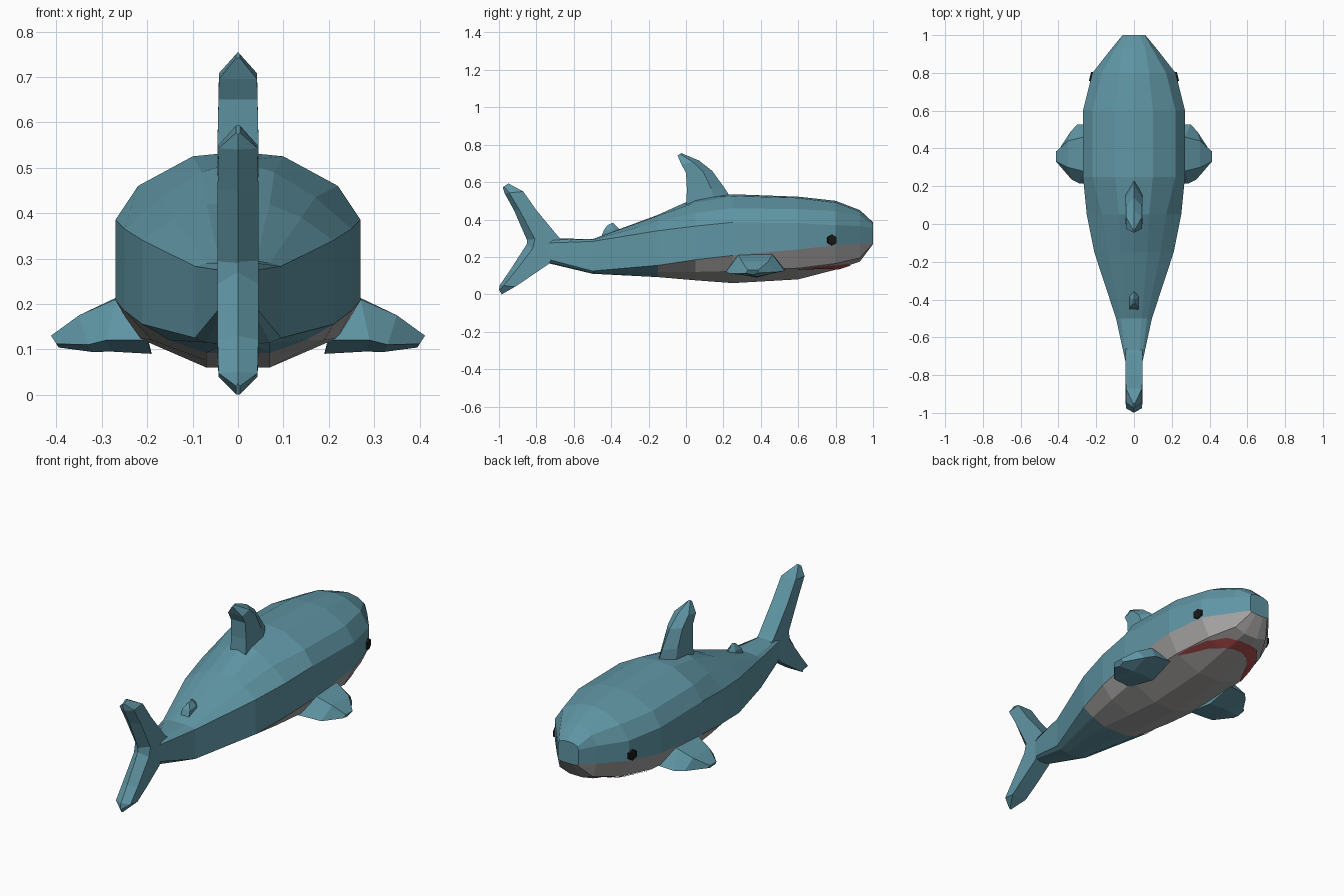
import bpy, bmesh
from mathutils import Vector
from mathutils.bvhtree import BVHTree

if "Cube" in bpy.data.objects:
    bpy.data.objects.remove(bpy.data.objects["Cube"])


def material(name, rgb):
    m = bpy.data.materials.new(name)
    m.diffuse_color = (*rgb, 1)
    m.use_nodes = True
    m.node_tree.nodes["Principled BSDF"].inputs["Base Color"].default_value = m.diffuse_color
    return m


BLUE = material("blue_skin", (0.115, 0.30, 0.37))
GREY = material("pale_belly", (0.38, 0.37, 0.365))
RED = material("mouth_red", (0.42, 0.07, 0.07))
BLACK = material("eye_black", (0.01, 0.01, 0.01))


def finish(bm, name, *mats):
    bmesh.ops.remove_doubles(bm, verts=bm.verts, dist=0.0005)
    bmesh.ops.recalc_face_normals(bm, faces=bm.faces)
    me = bpy.data.meshes.new(name)
    bm.to_mesh(me)
    bm.free()
    for m in mats:
        me.materials.append(m)
    ob = bpy.data.objects.new(name, me)
    bpy.context.collection.objects.link(ob)
    return ob


def loft(rings, name, mats=(BLUE,), pick=None):
    """Skin a list of equal-length closed rings and cap both ends."""
    bm = bmesh.new()
    vs = [[bm.verts.new(p) for p in r] for r in rings]
    n = len(rings[0])
    for j in range(len(vs) - 1):
        for i in range(n):
            k = (i + 1) % n
            f = bm.faces.new((vs[j][i], vs[j][k], vs[j + 1][k], vs[j + 1][i]))
            if pick:
                f.material_index = pick(i, j, n)
    bm.faces.new(vs[0])
    cap = bm.faces.new(vs[-1])
    bmesh.ops.triangulate(bm, faces=[cap])
    return finish(bm, name, *mats)


# Body: y, ridge z, then half-section (x, z) from the back down to the keel
stations = [
    (-0.73, .300, (.03, .298), (.04, .290), (.045, .275), (.045, .185), (.04, .170), (.02, .165)),
    (-0.50, .295, (.04, .294), (.07, .290), (.095, .283), (.095, .125), (.07, .115), (.03, .110)),
    (-0.15, .425, (.07, .420), (.14, .390), (.21, .340), (.21, .155), (.15, .120), (.07, .092)),
    (0.05, .515, (.08, .490), (.17, .435), (.25, .365), (.25, .185), (.19, .120), (.07, .075)),
    (0.25, .535, (.10, .525), (.22, .460), (.27, .385), (.27, .208), (.22, .125), (.07, .060)),
    (0.60, .522, (.10, .515), (.22, .455), (.27, .380), (.27, .240), (.215, .140), (.07, .080)),
    (0.80, .500, (.08, .490), (.17, .445), (.22, .370), (.22, .263), (.17, .165), (.06, .132)),
    (0.93, .450, (.06, .440), (.095, .420), (.118, .365), (.118, .270), (.10, .195), (.04, .175)),
    (1.00, .385, (.03, .382), (.055, .372), (.06, .355), (.06, .275), (.05, .270), (.025, .268)),
]
rings = []
for y, zr, *half in stations:
    rings.append([(0, y, zr)] + [(x, y, z) for x, z in half] + [(-x, y, z) for x, z in reversed(half)])
body = loft(rings, "body", (BLUE, GREY), lambda i, j, n: int(j >= 2 and 4 <= i <= 8))


# Upright fins: sections of (sharp edge yz, flat edge yz, half width)
def fin(name, sections, chamfer=0.35):
    rs = []
    for (y0, z0), (y1, z1), w in sections:
        ym, zm = y0 + (y1 - y0) * chamfer, z0 + (z1 - z0) * chamfer
        rs.append([(0, y0, z0), (w, ym, zm), (w, y1, z1), (-w, y1, z1), (-w, ym, zm)])
    return loft(rs, name)


fin("dorsal_fin", [
    ((.25, .50), (.00, .46), .045),
    ((.205, .57), (.005, .56), .045),
    ((.14, .66), (.00, .65), .043),
    ((.07, .715), (-.025, .695), .042),
    ((-.025, .755), (-.045, .742), .004)])
fin("small_back_fin", [
    ((-.32, .31), (-.46, .29), .026),
    ((-.36, .352), (-.44, .342), .022),
    ((-.39, .383), (-.42, .37), .004)])
fin("tail_upper_lobe", [
    ((-.85, .25), (-.60, .25), .045),
    ((-.85, .29), (-.68, .305), .045),
    ((-.92, .45), (-.80, .45), .045),
    ((-.97, .54), (-.87, .55), .043),
    ((-.98, .572), (-.95, .593), .004)], 0.25)
fin("tail_lower_lobe", [
    ((-.85, .30), (-.68, .29), .045),
    ((-.85, .27), (-.73, .165), .045),
    ((-.94, .13), (-.84, .09), .045),
    ((-.995, .05), (-.915, .04), .043),
    ((-1.0, .025), (-.985, .0), .004)], 0.25)


# Pectoral fins: ridged paddles sweeping outward and down
pectoral = [
    [(.20, .21, .12), (.24, .28, .215), (.24, .46, .22), (.20, .53, .13), (.19, .38, .09)],
    [(.29, .215, .12), (.27, .28, .210), (.27, .46, .213), (.30, .527, .125), (.28, .38, .095)],
    [(.33, .235, .11), (.35, .30, .175), (.35, .44, .175), (.335, .49, .12), (.32, .38, .094)],
    [(.40, .32, .112), (.412, .33, .130), (.412, .385, .130), (.40, .39, .115), (.395, .36, .104)],
]
for side, label in ((1, "right"), (-1, "left")):
    loft([[(side * x, y, z) for x, y, z in r] for r in pectoral], label + "_pectoral_fin")

# Surface lookup for the eyes and mouth
bm = bmesh.new()
bm.from_mesh(body.data)
tree = BVHTree.FromBMesh(bm)
bm.free()

# Eyes: small six-sided discs lying on the cheeks
for side, label in ((1, "right"), (-1, "left")):
    hit, normal, _, _ = tree.ray_cast(Vector((side, .78, .29)), Vector((-side, 0, 0)))
    if normal.x * side < 0:
        normal = -normal
    bm = bmesh.new()
    bmesh.ops.create_cone(bm, cap_ends=True, segments=6, radius1=.032, radius2=.028, depth=.016)
    bm.transform(normal.to_track_quat('Z', 'Y').to_matrix().to_4x4())
    bmesh.ops.translate(bm, verts=bm.verts, vec=hit)
    finish(bm, label + "_eye", BLACK)

# Mouth: curved band projected onto the underside of the snout
outer = [(.212, .60), (.195, .69), (.165, .78), (.10, .86), (.04, .885)]
inner = [(.205, .60), (.165, .67), (.125, .75), (.075, .805), (.03, .825)]
bm = bmesh.new()
rows = []
STEPS = 4
pairs = list(zip(outer, inner))
pairs += [((-a[0], a[1]), (-b[0], b[1])) for a, b in reversed(pairs)]
dense = []
for (a, b), (c, d) in zip(pairs, pairs[1:]):
    for s in range(STEPS):
        t = s / STEPS
        dense.append((Vector(a).lerp(Vector(c), t), Vector(b).lerp(Vector(d), t)))
dense.append((Vector(pairs[-1][0]), Vector(pairs[-1][1])))
for a, b in dense:
    row = []
    for s in range(STEPS + 1):
        p = a.lerp(b, s / STEPS)
        hit = tree.ray_cast(Vector((p.x, p.y, -1)), Vector((0, 0, 1)))[0]
        row.append(bm.verts.new(hit - Vector((0, 0, .005))))
    rows.append(row)
for r, q in zip(rows, rows[1:]):
    for s in range(STEPS):
        bm.faces.new((r[s], r[s + 1], q[s + 1], q[s]))
finish(bm, "mouth", RED)
